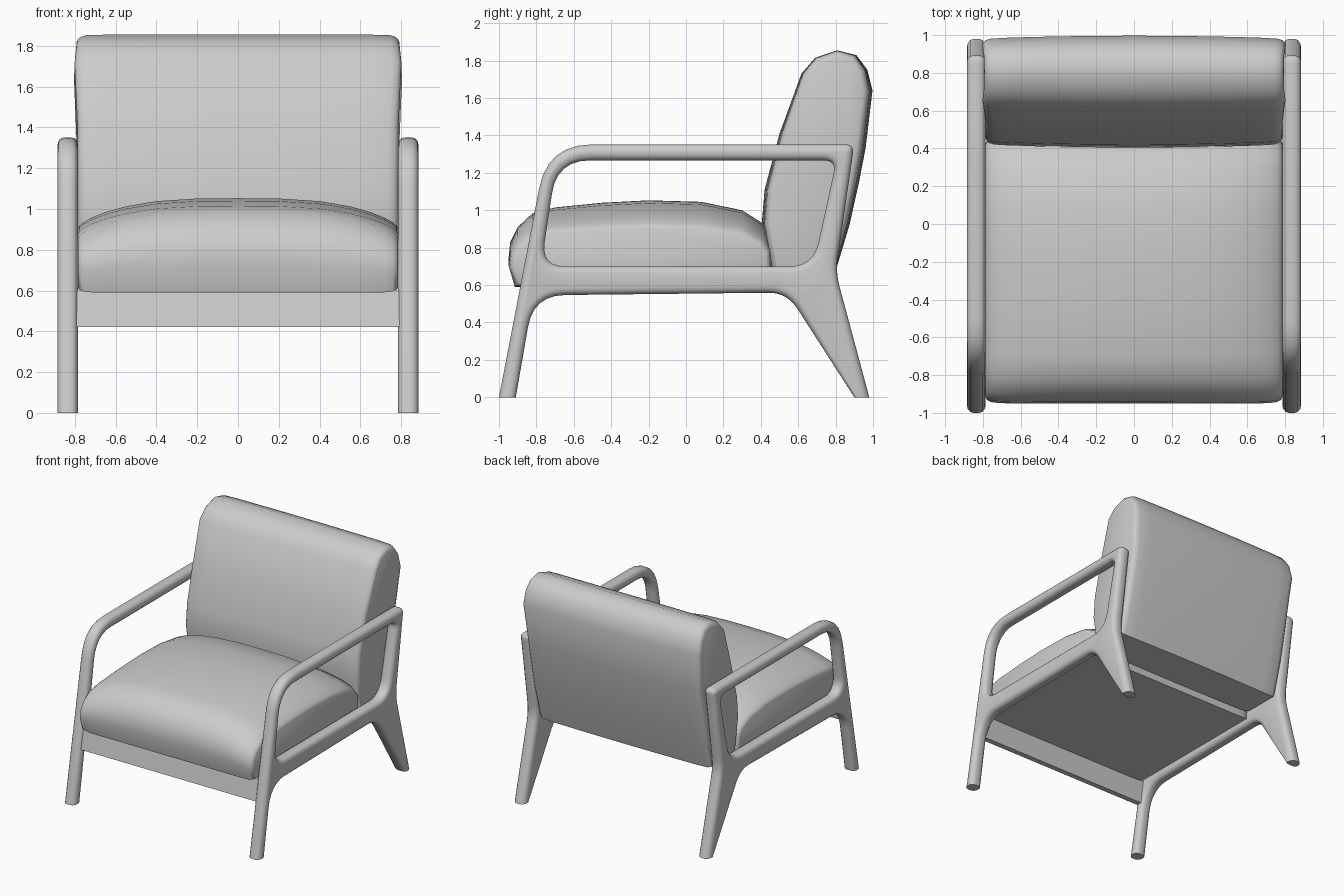
import bpy
import bmesh
import math
from mathutils import Vector

cube = bpy.data.objects.get("Cube")
if cube:
    bpy.data.objects.remove(cube, do_unlink=True)

grey = bpy.data.materials.new("soft grey")
grey.use_nodes = True
grey.diffuse_color = (0.6, 0.6, 0.6, 1)
grey.node_tree.nodes["Principled BSDF"].inputs["Base Color"].default_value = (0.6, 0.6, 0.6, 1)


def fillet(corners, steps=6):
    """Side outline (y, z) with each corner rounded over its own distance."""
    out = []
    n = len(corners)
    for i, (y, z, d) in enumerate(corners):
        p = Vector((y, z))
        if d == 0:
            out.append(p)
            continue
        a = p + (Vector(corners[i - 1][:2]) - p).normalized() * d
        b = p + (Vector(corners[(i + 1) % n][:2]) - p).normalized() * d
        for k in range(steps + 1):
            t = k / steps
            out.append(a * (1 - t) ** 2 + p * 2 * t * (1 - t) + b * t * t)
    return out


def inset(loop, d):
    """Move a counter-clockwise outline inward by d; floor points stay on the floor."""
    out = []
    for i, p in enumerate(loop):
        e1 = (p - loop[i - 1]).normalized()
        e2 = (loop[(i + 1) % len(loop)] - p).normalized()
        n1, n2 = Vector((-e1.y, e1.x)), Vector((-e2.y, e2.x))
        q = p + (n1 + n2) * d / max(1 + n1.dot(n2), 0.3)
        if p.y < 0.001:
            q.y = 0
        out.append(q)
    return out


def bridge(bm, rings):
    for r, s in zip(rings, rings[1:]):
        for i in range(len(r)):
            bm.faces.new((r[i - 1], r[i], s[i], s[i - 1]))


def finish(bm, name, angle):
    bmesh.ops.recalc_face_normals(bm, faces=bm.faces)
    mesh = bpy.data.meshes.new(name)
    bm.to_mesh(mesh)
    bm.free()
    mesh.materials.append(grey)
    ob = bpy.data.objects.new(name, mesh)
    bpy.context.collection.objects.link(ob)
    bpy.ops.object.select_all(action='DESELECT')
    ob.select_set(True)
    bpy.context.view_layer.objects.active = ob
    bpy.ops.object.shade_smooth_by_angle(angle=math.radians(angle))


# Side frames: legs, rail and armrest in one rounded board with an opening
outer = fillet([(-1, 0, 0), (-0.91, 0, 0), (-0.815, 0.545, 0.17), (0.54, 0.56, 0.1),
                (0.9, 0, 0), (0.98, 0, 0), (0.8, 0.67, 0.08), (0.9, 1.352, 0.05),
                (-0.74, 1.352, 0.24)])
opening = fillet([(-0.775, 0.7, 0.13), (0.68, 0.7, 0.13), (0.805, 1.267, 0.07),
                  (-0.69, 1.267, 0.18)])


def side_frame(name, side, half=0.05, r=0.036):
    bm = bmesh.new()
    layers = [(s * (half - r + r * math.sin(math.radians(a))),
               r * (1 - math.cos(math.radians(a))))
              for s, angles in ((-1, (90, 60, 30, 0)), (1, (0, 30, 60, 90))) for a in angles]
    cap_edges = ([], [])
    for loop, sign in ((outer, 1), (opening, -1)):
        rings = [[bm.verts.new((side * 0.835 + x, p.x, p.y)) for p in inset(loop, sign * d)]
                 for x, d in layers]
        bridge(bm, rings)
        for edges, ring in zip(cap_edges, (rings[0], rings[-1])):
            edges += [bm.edges.get((ring[i - 1], ring[i])) for i in range(len(ring))]
    for edges in cap_edges:
        bmesh.ops.triangle_fill(bm, edges=edges, use_beauty=True)
    finish(bm, name, 35)


side_frame("left_side_frame", 1)
side_frame("right_side_frame", -1)


def cushion(name, profile, stations, shape):
    """Loft a side outline across the width; stations are (x, inset) from centre to edge."""
    bm = bmesh.new()
    loop = [Vector(p) for p in profile]
    full = [(-x, d) for x, d in reversed(stations)] + stations[1:]
    rings = [[bm.verts.new(shape(x, p.x, p.y)) for p in inset(loop, d)] for x, d in full]
    bridge(bm, rings)
    bm.faces.new(rings[0])
    bm.faces.new(rings[-1])
    finish(bm, name, 40)


# Seat cushion: crowned in the middle, lower at both sides
def seat_shape(x, y, z):
    drop = 1 - 0.27 * abs(x / 0.785) ** 3.2
    return (x, y, 0.59 + (z - 0.59) * drop)


cushion("seat_cushion",
        [(-0.915, 0.59), (0.45, 0.59), (0.46, 0.72), (0.455, 0.85), (0.41, 0.93),
         (0.3, 1.0), (0.08, 1.045), (-0.2, 1.053), (-0.45, 1.04), (-0.7, 1.015),
         (-0.82, 0.985), (-0.9, 0.91), (-0.94, 0.83), (-0.95, 0.73)],
        [(0, 0), (0.2, 0), (0.4, 0), (0.55, 0), (0.65, 0), (0.72, 0.002),
         (0.76, 0.008), (0.778, 0.018), (0.785, 0.032)], seat_shape)


# Back cushion: leaning, slightly fuller at the centre and near the top of its sides
def back_shape(x, y, z):
    bulge = 1 + 0.025 * math.exp(-((z - 1.65) / 0.16) ** 2)
    middle = 0.62 + 0.12 * (z - 0.65)
    return (x * bulge, middle + (y - middle) * (1 - 0.06 * (x / 0.785) ** 2), z)


cushion("back_cushion",
        [(0.46, 0.64), (0.79, 0.64), (0.875, 0.925), (0.925, 1.15), (0.96, 1.33),
         (0.997, 1.64), (0.97, 1.75), (0.91, 1.83), (0.81, 1.855), (0.69, 1.815),
         (0.617, 1.73), (0.5, 1.41), (0.42, 1.11), (0.405, 0.93)],
        [(0, 0), (0.25, 0), (0.5, 0), (0.65, 0), (0.74, 0.002), (0.768, 0.01),
         (0.78, 0.022), (0.785, 0.036)], back_shape)

# Front rail: thin board under the seat, leaning with the front legs
bm = bmesh.new()
board = [(-0.9, 0.422), (-0.855, 0.422), (-0.82, 0.6), (-0.865, 0.6)]
ends = [[bm.verts.new((x, y, z)) for y, z in board] for x in (-0.8, 0.8)]
bridge(bm, ends)
for end in ends:
    bm.faces.new(end)
finish(bm, "front_rail", 30)
